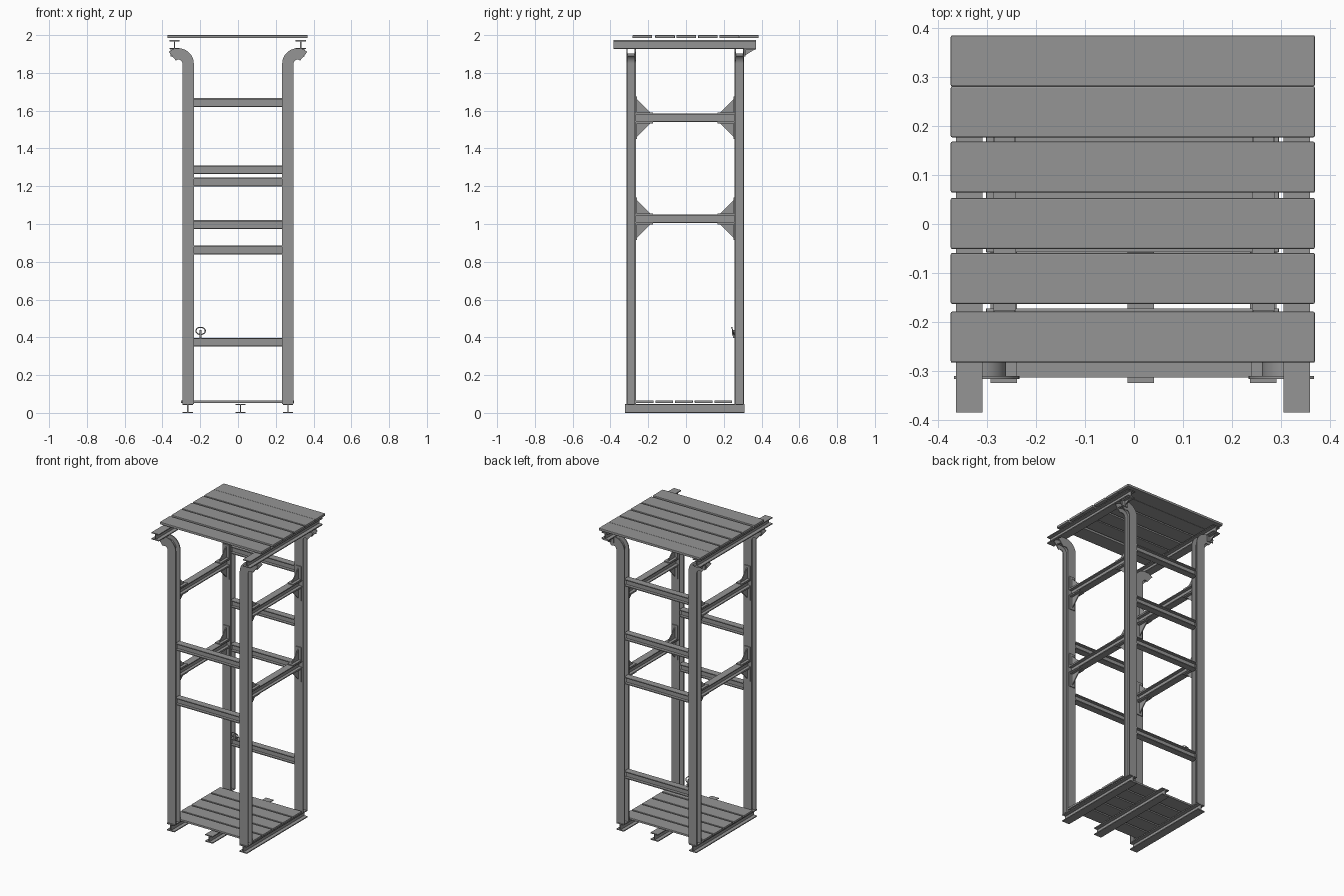
import bpy, bmesh
from math import sin, cos, radians
from mathutils import Vector

if "Cube" in bpy.data.objects:
    bpy.data.objects.remove(bpy.data.objects["Cube"])

steel = bpy.data.materials.new("steel grey")
steel.use_nodes = True
grey = (0.3, 0.3, 0.3, 1)
steel.diffuse_color = grey
steel.node_tree.nodes["Principled BSDF"].inputs["Base Color"].default_value = grey

X, Y, Z = Vector((1, 0, 0)), Vector((0, 1, 0)), Vector((0, 0, 1))
COL_X, FRONT, BACK = 0.264, -0.291, 0.283


def finish(name, bm, bevel=0):
    bmesh.ops.recalc_face_normals(bm, faces=bm.faces)
    mesh = bpy.data.meshes.new(name)
    bm.to_mesh(mesh)
    bm.free()
    mesh.materials.append(steel)
    ob = bpy.data.objects.new(name, mesh)
    bpy.context.collection.objects.link(ob)
    if bevel:
        mod = ob.modifiers.new("bevel", "BEVEL")
        mod.width, mod.segments = bevel, 2
    return ob


def sweep(name, section, frames):
    """Carry a 2D section through (origin, u axis, v axis) frames."""
    bm = bmesh.new()
    rings = [[bm.verts.new(o + u * a + v * b) for a, b in section] for o, u, v in frames]
    n = len(section)
    for r, s in zip(rings, rings[1:]):
        for i in range(n):
            j = (i + 1) % n
            bm.faces.new((r[i], r[j], s[j], s[i]))
    bm.faces.new(rings[0])
    bm.faces.new(rings[-1])
    return finish(name, bm)


def i_section(width, height, flange=0.006, web=0.006):
    w, h, t, f = width / 2, height / 2, web / 2, height / 2 - flange
    half = [(w, -h), (w, -f), (t, -f), (t, f), (w, f), (w, h)]
    return half + [(-a, b) for a, b in reversed(half)]


def beam(name, start, end, width, height, side):
    a, b = Vector(start), Vector(end)
    return sweep(name, i_section(width, height), [(a, side, Z), (b, side, Z)])


def box(name, low, high, bevel=0):
    bm = bmesh.new()
    bmesh.ops.create_cube(bm, size=1)
    for v in bm.verts:
        v.co = Vector([l + (c + 0.5) * (h - l) for c, l, h in zip(v.co, low, high)])
    return finish(name, bm, bevel)


def bracket(name, corner, dy, dz, leg_y, leg_z, width=0.042):
    """Angle bracket: two plates and a triangular web, in the yz plane."""
    t = 0.006
    def prism(part, pts, w):
        o = Vector(corner)
        flat = [(y * dy, z * dz) for y, z in pts]
        return sweep(name + part, flat, [(o - X * w / 2, Y, Z), (o + X * w / 2, Y, Z)])
    prism("_angle", [(0, 0), (leg_y, 0), (leg_y, t), (t, t), (t, leg_z), (0, leg_z)], width)
    prism("_web", [(t, t), (leg_y * 0.85, t), (t, leg_z * 0.85)], t)


# Four columns with tops curled outwards
col_section = i_section(0.06, 0.05)
col_section = [(a, b) for a, b in col_section]
R, CURL_Z = 0.051, 1.849
for sx, side in ((1, "left"), (-1, "right")):
    for y, end in ((FRONT, "front"), (BACK, "back")):
        frames = [(Vector((sx * COL_X, y, 0.047)), X * sx, Y)]
        for k in range(17):
            a = radians(130 * k / 16)
            # arc centre lies outside the column
            out = Vector((-sx * cos(a), 0, sin(a)))
            centre = Vector((sx * (COL_X + R), y, CURL_Z))
            frames.append((centre + out * R, -out, Y))
        col = sweep(f"{end}_{side}_column", col_section, frames)
        bpy.ops.object.select_all(action="DESELECT")
        col.select_set(True)
        bpy.context.view_layer.objects.active = col
        bpy.ops.object.shade_smooth_by_angle(angle=radians(30))

    # Roof rail with its rear bracket, and floor rail
    rx = sx * 0.334 - 0.002
    beam(f"{side}_roof_rail", (rx, -0.385, 1.95), (rx, 0.371, 1.95), 0.054, 0.046, X)
    bracket(f"{side}_roof_bracket", (rx, 0.308, 1.927), 1, -1, 0.06, 0.04)
    fx = sx * 0.265 - 0.001
    beam(f"{side}_floor_rail", (fx, -0.324, 0.024), (fx, 0.311, 0.024), 0.054, 0.048, X)

    # Side bars braced above and below at both ends
    for n, z in enumerate((1.027, 1.562)):
        inner_f, inner_b = FRONT + 0.025, BACK - 0.025
        beam(f"{side}_side_bar_{n}", (sx * COL_X, inner_f, z), (sx * COL_X, inner_b, z), 0.046, 0.046, X)
        for y, dy in ((inner_f, 1), (inner_b, -1)):
            for dz in (1, -1):
                bracket(f"{side}_brace_{n}", (sx * COL_X, y, z + dz * 0.023), dy, dz, 0.09, 0.09)

beam("middle_floor_rail", (0.014, -0.324, 0.024), (0.014, 0.311, 0.024), 0.054, 0.048, X)

# Rungs between the columns
for y, end, heights in ((FRONT, "front", (0.862, 1.222)),
                        (BACK, "back", (0.374, 0.997, 1.287, 1.643))):
    for n, z in enumerate(heights):
        beam(f"{end}_rung_{n}", (-0.24, y, z), (0.24, y, z), 0.044, 0.046, Y)

# Roof and floor planks
for n, y in enumerate((-0.231, -0.111, 0.001, 0.116, 0.229, 0.333)):
    box(f"roof_plank_{n}", (-0.374, y - 0.052, 1.984), (0.369, y + 0.052, 2.0), 0.003)
for n in range(5):
    y = -0.266 + n * 0.104
    box(f"floor_plank_{n}", (-0.302, y, 0.053), (0.296, y + 0.094, 0.066), 0.002)

# Small ring standing at the rear rung, with its stem
bm = bmesh.new()
ring = [[bm.verts.new((-0.198 + (0.025 + 0.003 * cos(q)) * cos(p),
                       0.248 + 0.003 * sin(q) - 0.006 * sin(p),
                       0.434 + (0.019 + 0.003 * cos(q)) * sin(p)))
         for q in (radians(60 * j) for j in range(6))]
        for p in (radians(15 * i) for i in range(24))]
for i in range(24):
    for j in range(6):
        a, b = ring[i], ring[(i + 1) % 24]
        bm.faces.new((a[j], b[j], b[(j + 1) % 6], a[(j + 1) % 6]))
finish("ring", bm)
box("ring_stem", (-0.204, 0.244, 0.41), (-0.192, 0.256, 0.44))
box("ring_mount", (-0.204, 0.25, 0.397), (-0.192, 0.27, 0.414))
